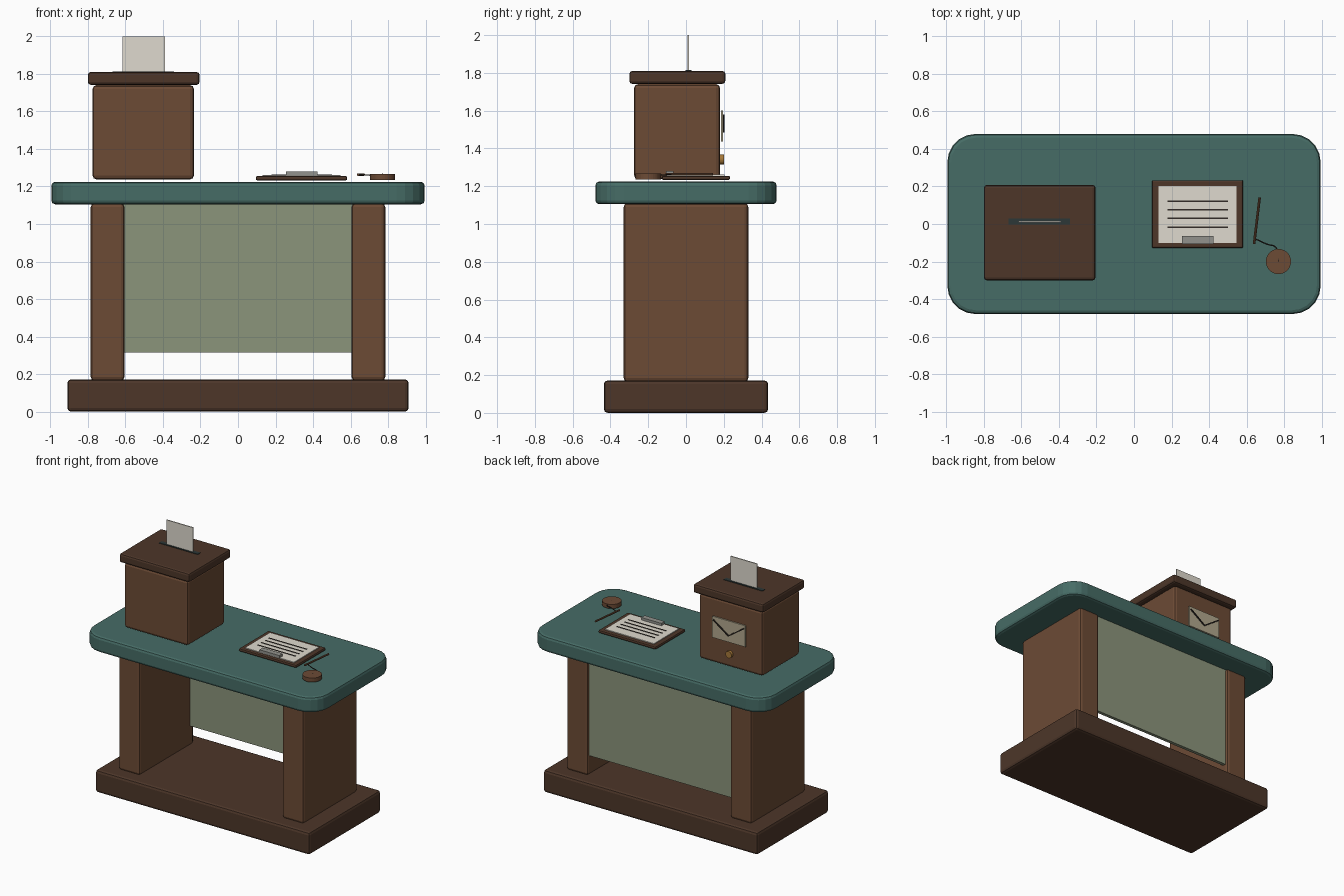
import bpy, bmesh, math
from mathutils import Vector

if "Cube" in bpy.data.objects:
    bpy.data.objects.remove(bpy.data.objects["Cube"])


def material(name, r, g, b):
    m = bpy.data.materials.new(name)
    m.diffuse_color = tuple((c / 255) ** 2.2 for c in (r, g, b)) + (1,)
    m.use_nodes = True
    m.node_tree.nodes["Principled BSDF"].inputs["Base Color"].default_value = m.diffuse_color
    return m


WOOD = material("wood", 108, 76, 56)
DARK = material("dark_wood", 78, 57, 45)
TEAL = material("teal_top", 72, 108, 102)
SAGE = material("sage_panel", 138, 147, 122)
PAPER = material("paper", 222, 217, 205)
TAN = material("envelope", 176, 166, 140)
INK = material("ink", 52, 46, 42)
SLOT = material("slot", 48, 58, 58)
GREY = material("metal", 145, 145, 140)
BRASS = material("brass", 165, 120, 60)


def box(name, x, y, z, mat, bevel=0, corner=0):
    """Box from (min, max) ranges, optional rounded plan corners and edge bevel."""
    bm = bmesh.new()
    bmesh.ops.create_cube(bm, size=1)
    c = Vector([(a + b) / 2 for a, b in (x, y, z)])
    for v in bm.verts:
        v.co = Vector([v.co[i] * (r[1] - r[0]) for i, r in enumerate((x, y, z))])
    if corner:
        up = [e for e in bm.edges
              if abs(e.verts[0].co.z - e.verts[1].co.z) > 1e-4]
        bmesh.ops.bevel(bm, geom=up, offset=corner, segments=5,
                        profile=0.5, affect='EDGES')
    me = bpy.data.meshes.new(name)
    bm.to_mesh(me)
    bm.free()
    me.materials.append(mat)
    ob = bpy.data.objects.new(name, me)
    ob.location = c
    bpy.context.collection.objects.link(ob)
    if bevel:
        m = ob.modifiers.new("bevel", 'BEVEL')
        m.width, m.segments = bevel, 2
        m.limit_method, m.angle_limit = 'ANGLE', math.radians(50)
    return ob


def rod(name, a, b, radius, mat, sides=24):
    """Cylinder between two points."""
    a, b = Vector(a), Vector(b)
    bpy.ops.mesh.primitive_cylinder_add(vertices=sides, radius=radius,
                                        depth=(b - a).length, location=(a + b) / 2)
    ob = bpy.context.object
    ob.name = name
    ob.rotation_euler = (b - a).to_track_quat('Z', 'Y').to_euler()
    ob.data.materials.append(mat)
    return ob


# Desk: plinth, side legs, back panel, rounded top
box("base", (-.91, .91), (-.435, .435), (0, .172), DARK, .02)
for side, s in (("left", -1), ("right", 1)):
    box(side + "_leg", sorted((s * .605, s * .785)), (-.33, .33), (.165, 1.11), WOOD, .02)
box("back_panel", (-.61, .61), (.285, .31), (.315, 1.11), SAGE)
box("table_top", (-.995, .995), (-.48, .48), (1.105, 1.225), TEAL, .02, .15)

# Ballot box with lid, slot and ballot
box("ballot_box", (-.775, -.235), (-.275, .18), (1.238, 1.74), WOOD, .02)
box("box_lid", (-.8, -.205), (-.3, .208), (1.742, 1.81), DARK, .015)
box("lid_slot", (-.67, -.34), (-.002, .03), (1.806, 1.814), SLOT)
box("ballot_paper", (-.615, -.39), (.009, .017), (1.78, 2.0), PAPER)

# Envelope emblem and round lock on the back of the box
box("envelope", (-.64, -.36), (.186, .196), (1.437, 1.6), TAN)
for side, s in (("left", -1), ("right", 1)):
    L = math.hypot(.13, .09)
    flap = box(side + "_flap_line", (-L / 2, L / 2), (-.004, .004), (-.004, .004), INK)
    flap.location = (-.5 + s * .065, .2, 1.532)
    flap.rotation_euler = (0, -s * math.atan2(.09, .13), 0)
rod("lock", (-.5, .178, 1.342), (-.5, .2, 1.342), .026, BRASS)

# Clipboard with written sheet and clip
box("clipboard", (.095, .582), (-.128, .233), (1.233, 1.255), DARK, .008)
box("sheet", (.13, .547), (-.102, .203), (1.254, 1.261), PAPER)
for i in range(4):
    y = .122 - i * .046
    box(f"written_line_{i + 1}", (.178, .5), (y - .004, y + .004), (1.259, 1.264), INK)
box("clip", (.255, .425), (-.106, -.065), (1.259, 1.28), GREY)

# Pen with its cord and round holder
rod("pen", (.64, -.107, 1.263), (.67, .142, 1.263), .007, WOOD, 8)
rod("pen_holder", (.77, -.2, 1.235), (.77, -.2, 1.267), .067, WOOD, 32)
curve = bpy.data.curves.new("pen_cord", 'CURVE')
curve.dimensions = '3D'
curve.bevel_depth, curve.bevel_resolution, curve.resolution_u = .0035, 1, 4
curve.use_fill_caps = True
sp = curve.splines.new('BEZIER')
pts = [(.644, -.078, 1.263), (.71, -.108, 1.26), (.757, -.125, 1.26), (.77, -.2, 1.265)]
sp.bezier_points.add(len(pts) - 1)
for p, co in zip(sp.bezier_points, pts):
    p.co = co
    p.handle_left_type = p.handle_right_type = 'AUTO'
curve.materials.append(INK)
bpy.context.collection.objects.link(bpy.data.objects.new("pen_cord", curve))
